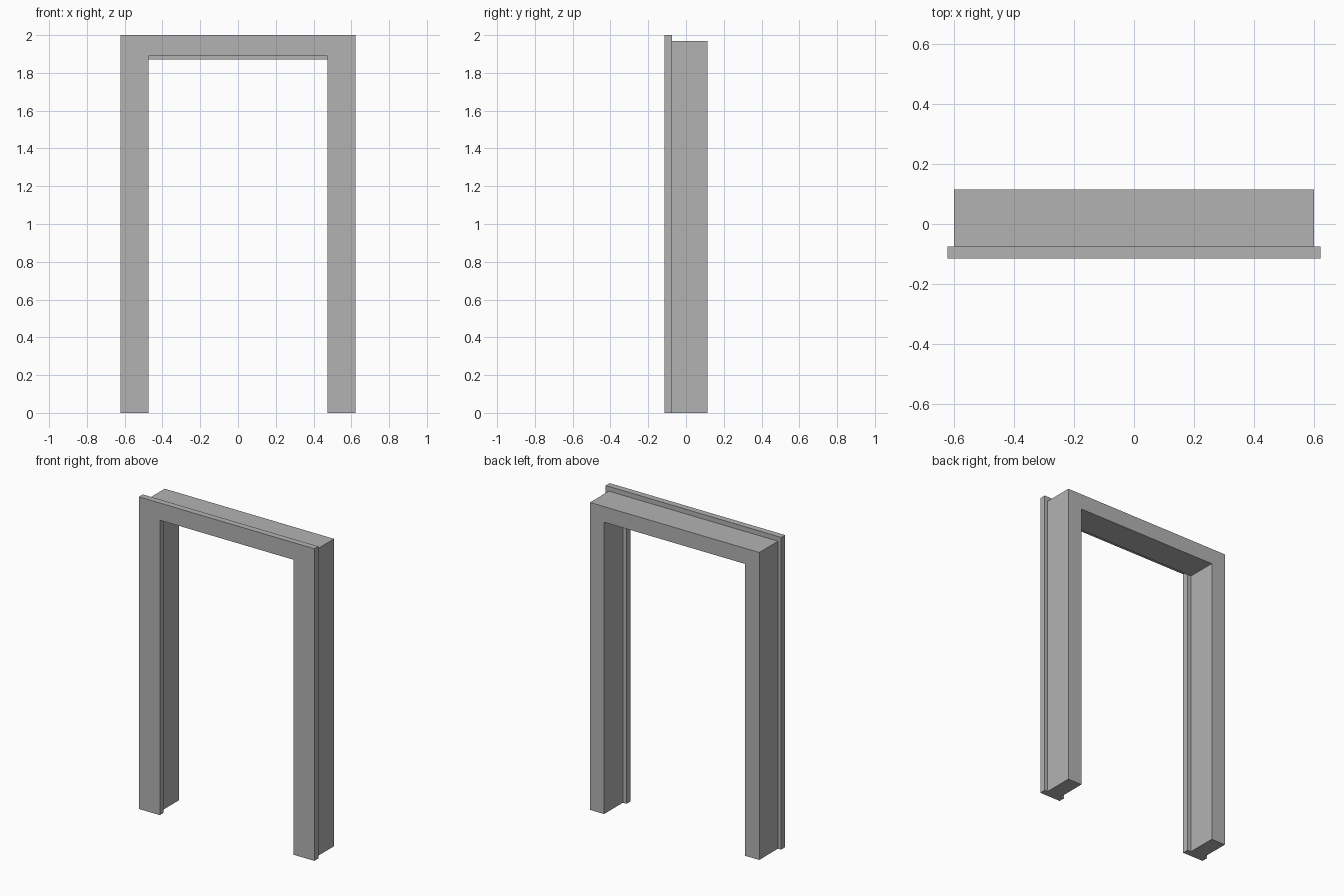
import bpy

cube = bpy.data.objects.get("Cube")
if cube:
    bpy.data.objects.remove(cube, do_unlink=True)

# Single grey finish
grey = bpy.data.materials.new("grey")
grey.use_nodes = True
colour = (0.45, 0.45, 0.45, 1)
grey.diffuse_color = colour
grey.node_tree.nodes["Principled BSDF"].inputs["Base Color"].default_value = colour


def arch(name, outer, inner, top, soffit, front, back):
    """Extrude a door-shaped arch profile from front to back."""
    profile = [(-outer, 0), (-inner, 0), (-inner, soffit), (inner, soffit),
               (inner, 0), (outer, 0), (outer, top), (-outer, top)]
    n = len(profile)
    verts = [(x, y, z) for y in (front, back) for x, z in profile]
    # Each end is split into two posts and a lintel along the mitres
    panels = [(0, 1, 2, 7), (2, 3, 6, 7), (3, 4, 5, 6)]
    faces = panels + [tuple(i + n for i in reversed(p)) for p in panels]
    faces += [(i, i + n, (i + 1) % n + n, (i + 1) % n) for i in range(n)]
    mesh = bpy.data.meshes.new(name)
    mesh.from_pydata(verts, [], faces)
    mesh.materials.append(grey)
    obj = bpy.data.objects.new(name, mesh)
    bpy.context.collection.objects.link(obj)
    return obj


# Deep lining of the opening, and the thin casing on its front
arch("door_lining", 0.60, 0.50, 1.97, 1.87, -0.075, 0.115)
arch("front_casing", 0.622, 0.474, 2.0, 1.89, -0.115, -0.075)
